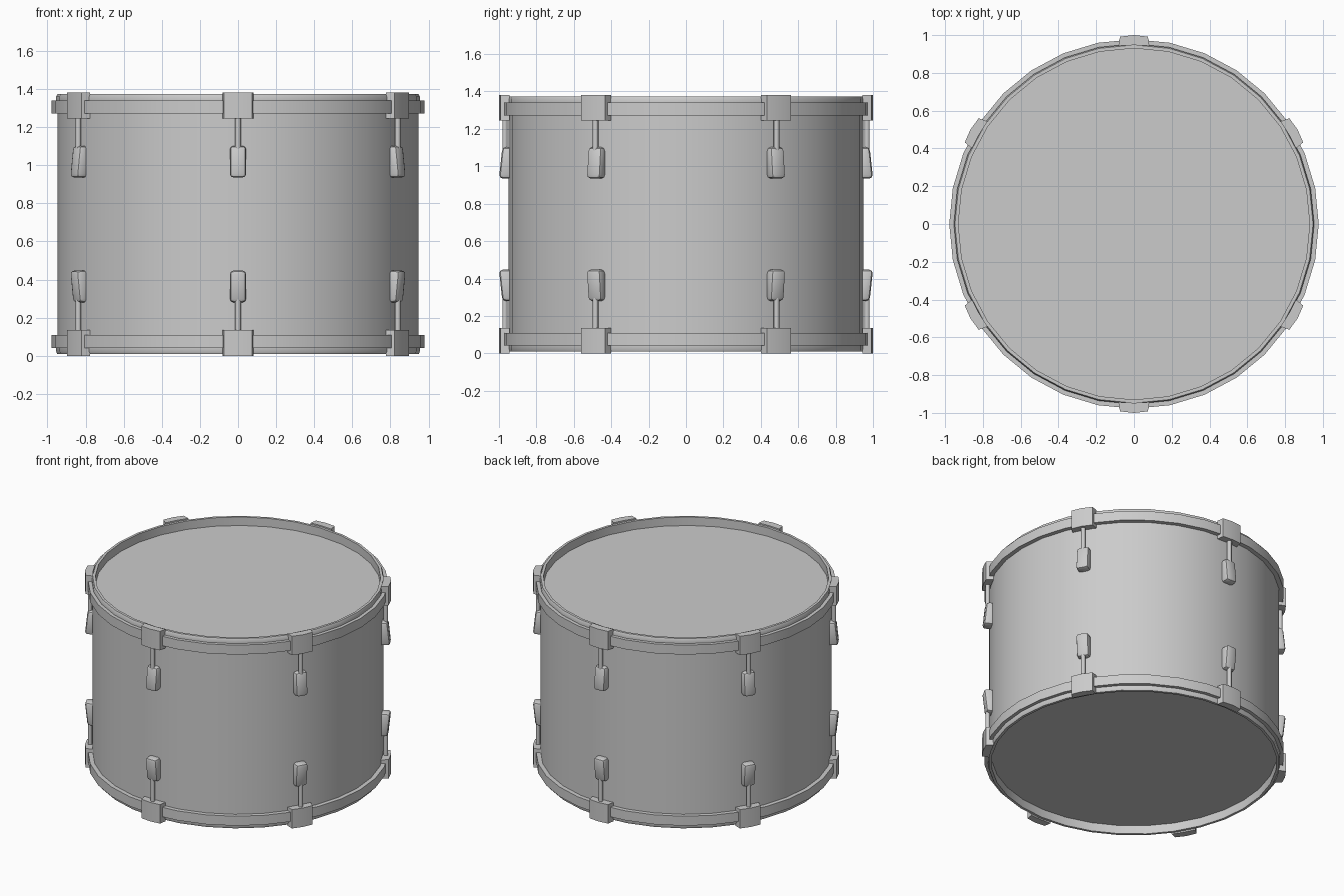
import bpy, bmesh
from math import sin, cos, pi, radians

if "Cube" in bpy.data.objects:
    bpy.data.objects.remove(bpy.data.objects["Cube"])

H = 1.382      # total height; lower hardware is the upper set mirrored in z
SIDES = 32


def finish(name, bm, flip=False, angle=30):
    if flip:
        for v in bm.verts:
            v.co.z = H - v.co.z
    bmesh.ops.recalc_face_normals(bm, faces=bm.faces)
    me = bpy.data.meshes.new(name)
    bm.to_mesh(me)
    bm.free()
    ob = bpy.data.objects.new(name, me)
    bpy.context.collection.objects.link(ob)
    me.shade_smooth()
    me.set_sharp_from_angle(angle=radians(angle))
    return ob


def lathe(bm, profile, closed):
    rings = [[bm.verts.new((r * cos(2 * pi * i / SIDES), r * sin(2 * pi * i / SIDES), z))
              for i in range(SIDES)] for r, z in profile]
    pairs = list(zip(rings, rings[1:])) + ([(rings[-1], rings[0])] if closed else [])
    for a, b in pairs:
        for i in range(SIDES):
            j = (i + 1) % SIDES
            bm.faces.new((a[i], a[j], b[j], b[i]))
    return rings


def place(bm, a):
    # local (radius, tangent, z) turned to the angle a
    for v in bm.verts:
        x, y = v.co.x, v.co.y
        v.co.x, v.co.y = x * cos(a) - y * sin(a), x * sin(a) + y * cos(a)


def claw():
    # curved block gripping the hoop
    bm = bmesh.new()
    sect = [(0.943, -0.082), (0.992, -0.074), (1.0, 0), (0.992, 0.074), (0.943, 0.082), (0.947, 0)]
    lo = [bm.verts.new((x, y, 1.246)) for x, y in sect]
    hi = [bm.verts.new((x, y, H)) for x, y in sect]
    bm.faces.new(lo)
    bm.faces.new(hi)
    for i in range(6):
        j = (i + 1) % 6
        bm.faces.new((lo[i], lo[j], hi[j], hi[i]))
    return bm


def rod():
    bm = bmesh.new()
    bmesh.ops.create_cone(bm, cap_ends=True, segments=10, radius1=0.015, radius2=0.015, depth=0.2)
    bmesh.ops.translate(bm, verts=bm.verts, vec=(0.968, 0, 1.17))
    return bm


def lug():
    # bevelled block, deeper towards the middle of the shell
    bm = bmesh.new()
    bmesh.ops.create_cube(bm, size=1)
    for v in bm.verts:
        top = v.co.z > 0
        outer = 0.982 if top else 1.0
        v.co = (outer if v.co.x > 0 else 0.92, v.co.y * 0.086, 1.102 if top else 0.935)
    bmesh.ops.bevel(bm, geom=bm.edges[:], offset=0.02, segments=2, profile=0.5, affect='EDGES')
    return bm


# shell
bm = bmesh.new()
lathe(bm, [(0.948, 0.08), (0.948, H - 0.08)], False)
finish("shell", bm)

for side, flip in (("top", False), ("bottom", True)):
    # hoop with a raised inner rim
    bm = bmesh.new()
    lathe(bm, [(0.93, 1.272), (0.978, 1.272), (0.978, 1.34), (0.954, 1.34),
               (0.954, 1.36), (0.948, 1.373), (0.93, 1.373)], True)
    finish(side + "_hoop", bm, flip)
    # drum head
    bm = bmesh.new()
    bm.faces.new(lathe(bm, [(0.935, 1.29), (0.935, 1.312)], False)[1])
    finish(side + "_head", bm, flip)
    # tension hardware
    for k in range(6):
        for part, make in (("claw", claw), ("rod", rod), ("lug", lug)):
            bm = make()
            place(bm, radians(30 + 60 * k))
            finish(f"{side}_{part}_{k + 1}", bm, flip, 25 if part == "claw" else 40)
